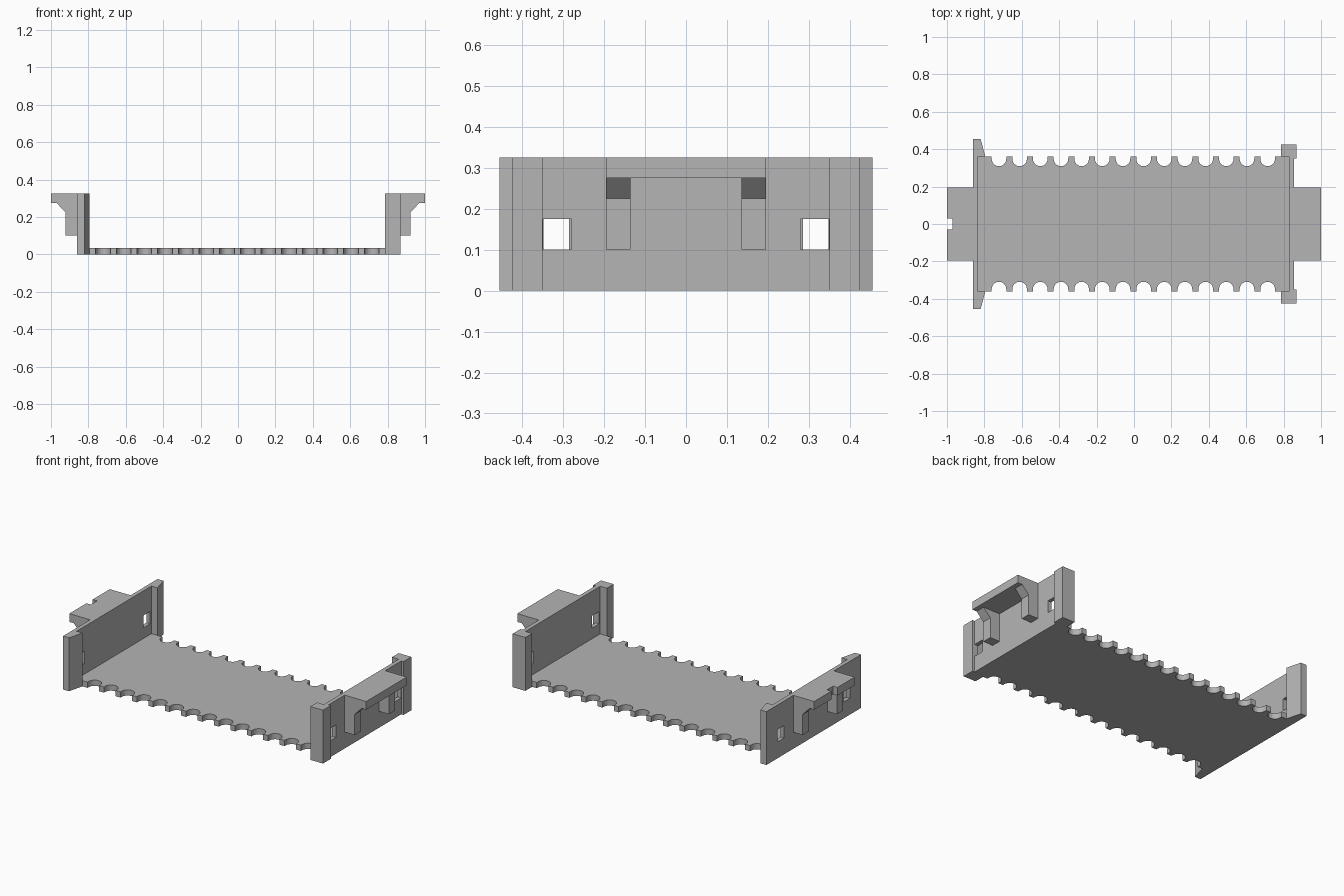
import bpy, bmesh, math
from mathutils import Vector

if "Cube" in bpy.data.objects:
    bpy.data.objects.remove(bpy.data.objects["Cube"])

grey = bpy.data.materials.new("plain grey")
grey.use_nodes = True
grey.diffuse_color = (0.46, 0.46, 0.46, 1)
grey.node_tree.nodes["Principled BSDF"].inputs["Base Color"].default_value = grey.diffuse_color

TOP = 0.325          # height of the end walls
FLOOR = 0.035        # floor thickness
HALF = 0.36          # half width of the floor


def prism(name, points, start, depth, axis="z"):
    """Extrude a flat outline: (x, y) along z, or (x, z) along y."""
    bm = bmesh.new()
    if axis == "z":
        verts = [bm.verts.new((a, b, start)) for a, b in points]
        move = Vector((0, 0, depth))
    else:
        verts = [bm.verts.new((a, start, b)) for a, b in points]
        move = Vector((0, depth, 0))
    face = bm.faces.new(verts)
    ext = bmesh.ops.extrude_face_region(bm, geom=[face], use_keep_orig=True)
    bmesh.ops.translate(bm, vec=move, verts=[v for v in ext["geom"] if isinstance(v, bmesh.types.BMVert)])
    bmesh.ops.recalc_face_normals(bm, faces=bm.faces)
    mesh = bpy.data.meshes.new(name)
    bm.to_mesh(mesh)
    bm.free()
    mesh.materials.append(grey)
    obj = bpy.data.objects.new(name, mesh)
    bpy.context.collection.objects.link(obj)
    return obj


def box_outline(x0, x1, y0, y1):
    return [(x0, y0), (x1, y0), (x1, y1), (x0, y1)]


def mirrored(half):
    """Complete an outline across y = 0."""
    return half + [(x, -y) for x, y in reversed(half)]


def cut_windows(wall, x, y0, y1):
    """Cut a matching pair of windows through an end wall."""
    for side in (-1, 1):
        cutter = prism("window_cutter", box_outline(x - 0.06, x + 0.06, side * y0, side * y1), 0.1, 0.075)
        cutter.hide_render = True
        mod = wall.modifiers.new("window", "BOOLEAN")
        mod.operation = "DIFFERENCE"
        mod.solver = "EXACT"
        mod.object = cutter
        bpy.context.view_layer.objects.active = wall
        bpy.ops.object.modifier_apply(modifier=mod.name)
        bpy.data.objects.remove(cutter)


# Floor with round-bottomed notches along both long edges
radius, pitch, count = 0.039, 0.1105, 14
edge = [(-0.835, HALF)]
for i in range(count):
    cx = -0.722 + i * pitch
    edge.append((cx - radius, HALF))
    for k in range(13):
        a = math.pi + math.pi * k / 12
        edge.append((cx + radius * math.cos(a), 0.348 + radius * math.sin(a)))
    edge.append((cx + radius, HALF))
edge.append((0.83, HALF))
prism("floor", mirrored(edge), 0, FLOOR)

# Left-hand end in plan: square posts that wrap the wall ends
post_wall = prism("post_wall", mirrored([
    (0.83, HALF), (0.785, HALF), (0.785, 0.425),
    (0.87, 0.425), (0.87, 0.35), (0.855, 0.35)]), 0, TOP)
cut_windows(post_wall, 0.845, 0.28, 0.349)

# Right-hand end in plan: flat wall with tapered inner flanges
flange_wall = prism("flange_wall", mirrored([
    (-0.835, HALF), (-0.795, HALF), (-0.82, 0.455), (-0.86, 0.455)]), 0, TOP)
cut_windows(flange_wall, -0.85, 0.285, 0.348)

# Ledges on the outside of each wall, one of them notched
prism("plain_ledge", box_outline(0.855, 1.0, -0.195, 0.195), 0.275, TOP - 0.275)
prism("notched_ledge", mirrored([
    (-0.86, 0.195), (-1.0, 0.195), (-1.0, 0.03), (-0.97, 0.03)]), 0.275, TOP - 0.275)

# Angled brackets under the ledges
for end, wall_x, label in ((1, 0.855, "left"), (-1, 0.86, "right")):
    outline = [(wall_x, 0.1), (0.922, 0.1), (0.922, 0.225), (0.97, 0.275), (wall_x, 0.275)]
    outline = [(end * x, z) for x, z in outline]
    for y0, place in ((-0.195, "front"), (0.135, "back")):
        prism(f"{label}_{place}_bracket", outline, y0, 0.06, axis="y")
